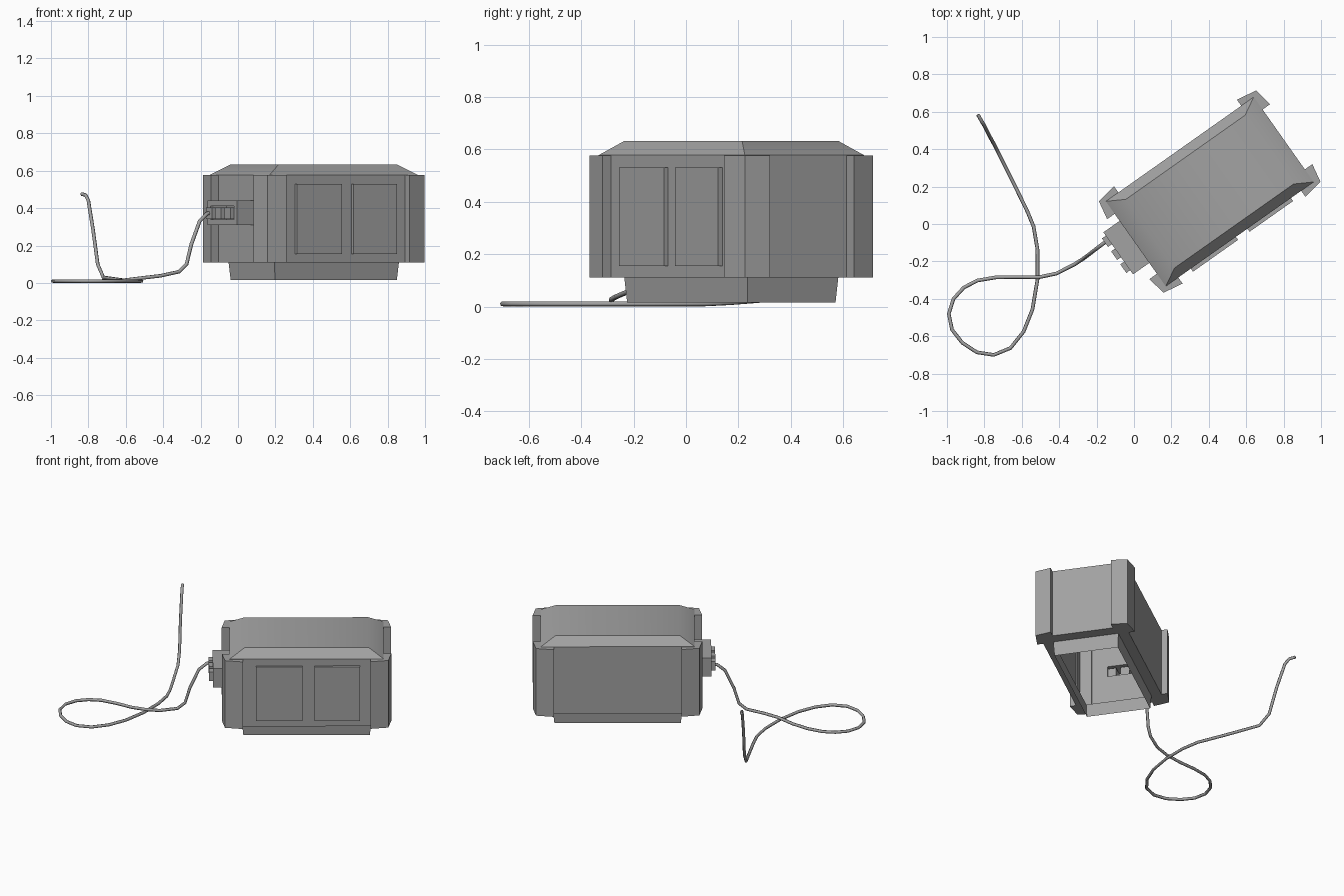
import bpy, bmesh, math
from mathutils import Matrix, Vector

cube = bpy.data.objects.get("Cube")
if cube:
    bpy.data.objects.remove(cube, do_unlink=True)

grey = bpy.data.materials.new("plain grey")
grey.use_nodes = True
grey.diffuse_color = (0.36, 0.36, 0.36, 1)
grey.node_tree.nodes["Principled BSDF"].inputs["Base Color"].default_value = grey.diffuse_color

# The box sits turned on the ground; its parts are built along its own axes
PLACE = Matrix.Translation((0.405, 0.173, 0)) @ Matrix.Rotation(math.radians(35.2), 4, "Z")


def finish(name, bm, smooth=False):
    bmesh.ops.recalc_face_normals(bm, faces=bm.faces)
    mesh = bpy.data.meshes.new(name)
    bm.to_mesh(mesh)
    bm.free()
    mesh.materials.append(grey)
    obj = bpy.data.objects.new(name, mesh)
    obj.matrix_world = PLACE
    bpy.context.collection.objects.link(obj)
    if smooth:
        bpy.ops.object.select_all(action="DESELECT")
        bpy.context.view_layer.objects.active = obj
        obj.select_set(True)
        bpy.ops.object.shade_smooth_by_angle(angle=math.radians(30))
    return obj


def add_block(bm, x0, x1, y0, y1, z0, z1):
    size = Matrix.Diagonal((x1 - x0, y1 - y0, z1 - z0, 1))
    mid = Matrix.Translation(((x0 + x1) / 2, (y0 + y1) / 2, (z0 + z1) / 2))
    bmesh.ops.create_cube(bm, size=1, matrix=mid @ size)


def block(name, *bounds):
    bm = bmesh.new()
    add_block(bm, *bounds)
    return finish(name, bm)


# Hollow casing: stacked rectangles from roof to the open base skirt
HX, HY, EAVE, FLOOR = 0.484, 0.278, 0.578, 0.11
levels = [(0.39, 0.225, 0.632), (HX, HY, EAVE), (HX, HY, FLOOR),
          (0.408, 0.212, FLOOR), (0.398, 0.206, 0.015)]
bm = bmesh.new()
rings = [[bm.verts.new((sx * x, sy * y, z))
          for sx, sy in ((-1, -1), (1, -1), (1, 1), (-1, 1))] for x, y, z in levels]
bm.faces.new(rings[0])
for i in range(len(rings) - 1):
    for a in range(4):
        b = (a + 1) % 4
        if (i, a) != (1, 3):
            bm.faces.new((rings[i][a], rings[i][b], rings[i + 1][b], rings[i + 1][a]))

# Socket opening framed in the end wall
SY0, SY1, SZ0, SZ1, LIP = -0.125, 0.15, 0.31, 0.44, 0.03
wall = [rings[1][3], rings[1][0], rings[2][0], rings[2][3]]
hole = [bm.verts.new((-HX, y, z)) for y, z in
        ((SY1 - LIP, SZ1 - LIP), (SY0 + LIP, SZ1 - LIP),
         (SY0 + LIP, SZ0 + LIP), (SY1 - LIP, SZ0 + LIP))]
for a in range(4):
    b = (a + 1) % 4
    bm.faces.new((wall[a], wall[b], hole[b], hole[a]))
finish("casing", bm, smooth=True)

# Flared corner guards
profile = [(0.514, 0.299), (0.402, 0.318), (0.402, 0.272),
           (0.478, 0.272), (0.478, 0.196), (0.533, 0.196)]
for sx, side in ((-1, "inlet"), (1, "far")):
    for sy, face in ((-1, "front"), (1, "back")):
        bm = bmesh.new()
        base = bm.faces.new([bm.verts.new((sx * x, sy * y, FLOOR)) for x, y in profile])
        grown = bmesh.ops.extrude_face_region(bm, geom=[base])["geom"]
        top = [v for v in grown if isinstance(v, bmesh.types.BMVert)]
        bmesh.ops.translate(bm, verts=top, vec=(0, 0, EAVE - 0.002 - FLOOR))
        finish(f"{side}_{face}_corner_guard", bm)

# Raised panels on the long front side
for name, x0, x1 in (("first_panel", -0.32, -0.025), ("second_panel", 0.05, 0.335)):
    block(name, x0, x1, -HY - 0.02, -HY, 0.155, 0.53)

# Socket frame on the end wall
bm = bmesh.new()
SX = -0.59
for z0, z1 in ((SZ0, SZ0 + LIP), (SZ1 - LIP, SZ1)):
    add_block(bm, SX, -HX, SY0, SY1, z0, z1)
for y0, y1 in ((SY0, SY0 + LIP), (SY1 - LIP, SY1)):
    add_block(bm, SX, -HX, y0, y1, SZ0 + LIP, SZ1 - LIP)
finish("socket_frame", bm)

# Plugs in the socket
for i, y in enumerate((0.1, 0.015, -0.07)):
    block(f"plug_{i + 1}", -0.615, -0.5, y - 0.028, y + 0.028, 0.343, 0.403)

# Trailing cable with one loop on the ground
points = [(-.13, -.08, .375), (-.165, -.105, .372), (-.205, -.135, .33), (-.25, -.17, .205),
          (-.275, -.188, .1), (-.315, -.214, .06), (-.415, -.265, .038), (-.51, -.285, .027),
          (-.62, -.284, .013), (-.735, -.285, .01), (-.837, -.302, .01), (-.91, -.34, .01),
          (-.965, -.4, .01), (-.99, -.48, .01), (-.973, -.565, .01), (-.918, -.635, .01),
          (-.84, -.686, .01), (-.75, -.7, .01), (-.66, -.663, .01), (-.59, -.575, .01),
          (-.543, -.457, .01), (-.516, -.297, .01), (-.516, -.136, .01), (-.537, -.013, .01),
          (-.57, .067, .01), (-.62, .17, .015), (-.72, .37, .03), (-.75, .43, .1),
          (-.775, .475, .285), (-.8, .525, .44), (-.815, .55, .47), (-.835, .585, .475)]
curve = bpy.data.curves.new("cable", "CURVE")
curve.dimensions = "3D"
curve.bevel_depth = 0.01
curve.bevel_resolution = 1
curve.use_fill_caps = True
spline = curve.splines.new("POLY")
spline.points.add(len(points) - 1)
for p, co in zip(spline.points, points):
    p.co = (*co, 1)
curve.materials.append(grey)
bpy.context.collection.objects.link(bpy.data.objects.new("cable", curve))
